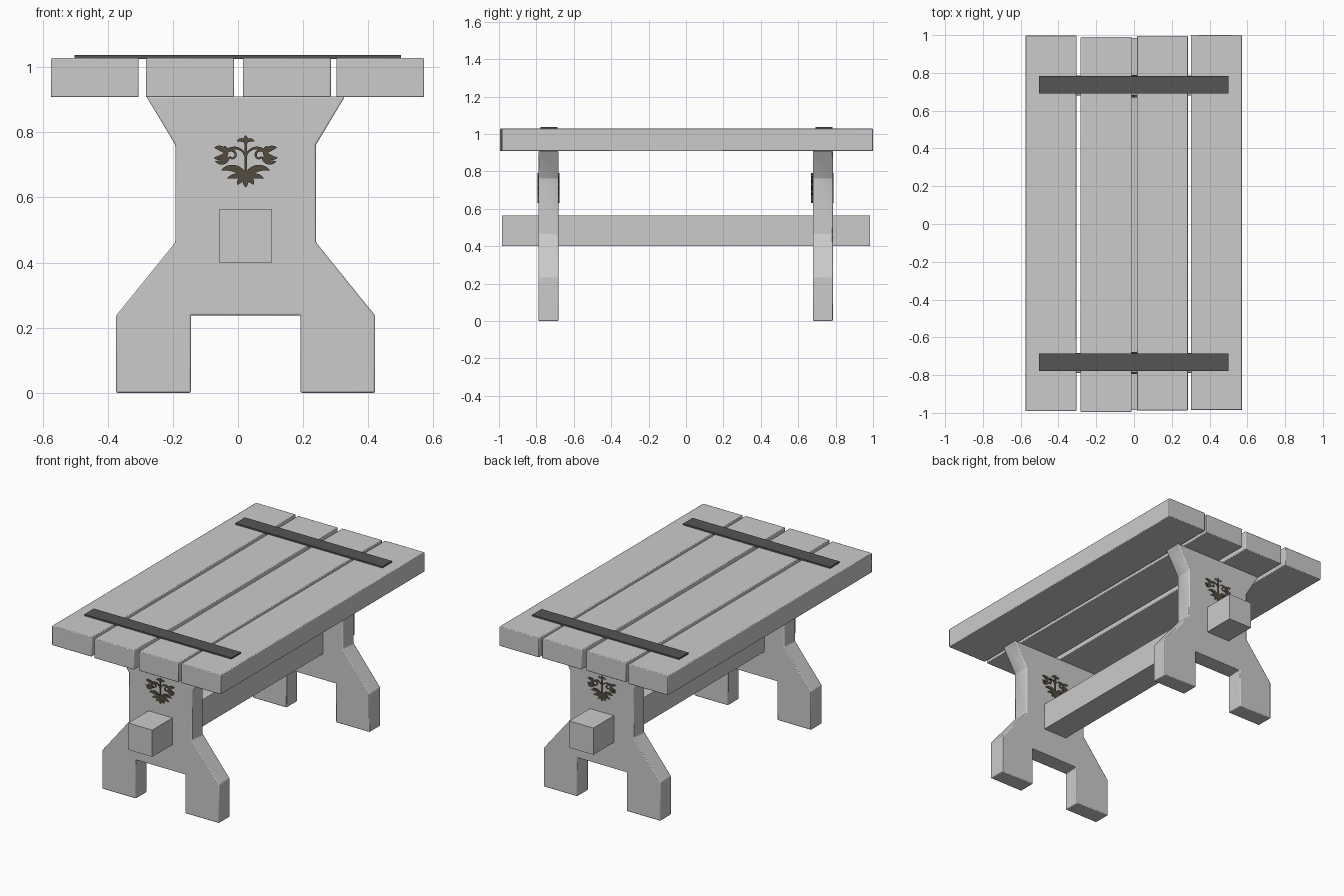
import bpy, bmesh
from math import hypot, sin, cos, pi, radians

if "Cube" in bpy.data.objects:
    bpy.data.objects.remove(bpy.data.objects["Cube"])


def material(name, rgb):
    m = bpy.data.materials.new(name)
    m.diffuse_color = (*rgb, 1)
    m.use_nodes = True
    m.node_tree.nodes["Principled BSDF"].inputs["Base Color"].default_value = m.diffuse_color
    return m


IRON = material("dark_iron", (0.09, 0.09, 0.09))
BRONZE = material("dark_bronze", (0.085, 0.07, 0.05))
LEG_X = 0.0235  # centre line of legs, beam and ornaments


def prisms(name, outlines, y0, y1, mat=None, bevel=0.0):
    """Extrude x/z outlines from y0 to y1 into one object."""
    bm = bmesh.new()
    for pts in outlines:
        n = len(pts)
        a = [bm.verts.new((x, y0, z)) for x, z in pts]
        b = [bm.verts.new((x, y1, z)) for x, z in pts]
        bm.faces.new(a)
        bm.faces.new(b[::-1])
        for i in range(n):
            j = (i + 1) % n
            bm.faces.new((a[j], a[i], b[i], b[j]))
    bmesh.ops.recalc_face_normals(bm, faces=bm.faces[:])
    me = bpy.data.meshes.new(name)
    bm.to_mesh(me)
    bm.free()
    ob = bpy.data.objects.new(name, me)
    bpy.context.collection.objects.link(ob)
    if mat:
        me.materials.append(mat)
    if bevel:
        mod = ob.modifiers.new("soft_edges", "BEVEL")
        mod.width = bevel
        mod.segments = 2
        bpy.context.view_layer.objects.active = ob
        ob.select_set(True)
        bpy.ops.object.shade_smooth_by_angle(angle=0.6)
        ob.select_set(False)
    return ob


def box(name, x0, x1, y0, y1, z0, z1, mat=None, bevel=0.0):
    return prisms(name, [[(x0, z0), (x1, z0), (x1, z1), (x0, z1)]], y0, y1, mat, bevel)


# Table top planks, slightly uneven in length and spacing
for i, (x0, x1, y0, y1) in enumerate([(-0.575, -0.305, -0.990, 0.997),
                                      (-0.283, -0.012, -0.995, 0.990),
                                      (0.015, 0.285, -0.988, 0.995),
                                      (0.302, 0.572, -0.985, 1.000)]):
    box(f"plank_{i + 1}", x0, x1, y0, y1, 0.908, 1.028, bevel=0.004)

# Iron straps across the planks
for side, y in (("front", -0.732), ("back", 0.738)):
    box(f"{side}_strap", -0.502, 0.5, y - 0.046, y + 0.046, 1.025, 1.037, IRON)

# Trestle legs from a mirrored half profile
half_leg = [(0.168, 0.238), (0.168, 0), (0.398, 0), (0.398, 0.237),
            (0.216, 0.462), (0.216, 0.762), (0.305, 0.91)]
leg = [(LEG_X + x, z) for x, z in half_leg] + [(LEG_X - x, z) for x, z in half_leg[::-1]]
LEGS = (("front", -0.788, -0.682), ("back", 0.679, 0.785))
for side, y0, y1 in LEGS:
    prisms(f"{side}_leg", [leg], y0, y1, bevel=0.005)

# Stretcher beam through both legs
box("stretcher_beam", LEG_X - 0.0815, LEG_X + 0.0815, -0.985, 0.985, 0.40, 0.565)


# Floral ornament, drawn in small units from its bottom centre
def leaf(x, z, length, width, angle, bend=0.0, n=8):
    """Curved pointed leaf growing from (x, z)."""
    path = []
    for i in range(n + 1):
        t = i / n
        path.append((x, z, 0.15 + width * sin(pi * (0.12 + 0.88 * t)) ** 0.8 if i < n else 0.15))
        a = radians(angle + bend * t)
        x, z = x + cos(a) * length / n, z + sin(a) * length / n
    return ribbon(path)


def arc(x, z, r0, r1, a0, a1, w0, w1, n=14):
    """Tapered spiral stroke around (x, z)."""
    path = []
    for i in range(n + 1):
        t = i / n
        a, r = radians(a0 + (a1 - a0) * t), r0 + (r1 - r0) * t
        path.append((x + r * cos(a), z + r * sin(a), w0 + (w1 - w0) * t))
    return ribbon(path)


def ribbon(path):
    """Outline of a stroke given as (x, z, half width)."""
    left, right = [], []
    for i, (x, z, w) in enumerate(path):
        p, q = path[max(i - 1, 0)], path[min(i + 1, len(path) - 1)]
        dx, dz = q[0] - p[0], q[1] - p[1]
        d = hypot(dx, dz)
        left.append((x - dz / d * w, z + dx / d * w))
        right.append((x + dz / d * w, z - dx / d * w))
    return left + right[::-1]


half = [
    arc(11, 28, 11, 11, 180, 35, 0.8, 1.7),        # scrolling arm
    arc(14, 31.5, 5.5, 2, 60, 330, 1.3, 0.9),      # inner curl
    leaf(18, 35, 16, 2.6, -55, 75),                # blossom petals
    leaf(19, 34, 14, 2.6, 50, -60),
    leaf(17, 30, 16, 2.4, -60, 100),
    leaf(18, 35, 7, 1.8, 60),
    leaf(0, 10, 28, 3.4, 55, -90),                 # wide leaf
    leaf(0, 10, 19, 2.6, 15, -45),                 # lower leaves
    leaf(0, 10, 11.5, 2.6, -20, -55),
    leaf(0, 45, 9.5, 1.7, 40, -80),                # crown leaf
]
whole = [leaf(0, 10, 10.5, 2.6, -90), leaf(0, 43, 8.5, 2.4, 90),
         ribbon([(0, 10, 1.1), (0, 46, 1.4)])]
whole += half + [[(-x, z) for x, z in p] for p in half]
motif = [[(LEG_X + x / 325, 0.632 + z / 325) for x, z in p] for p in whole]

# One ornament on each broad face of both legs
for side, y0, y1 in LEGS:
    inner = 0.005 if side == "front" else 0.01
    near, far = (0.005, inner) if side == "front" else (inner, 0.003)
    prisms(f"{side}_leg_front_ornament", motif, y0 - near, y0 + 0.001, BRONZE)
    prisms(f"{side}_leg_back_ornament", motif, y1 - 0.001, y1 + far, BRONZE)
